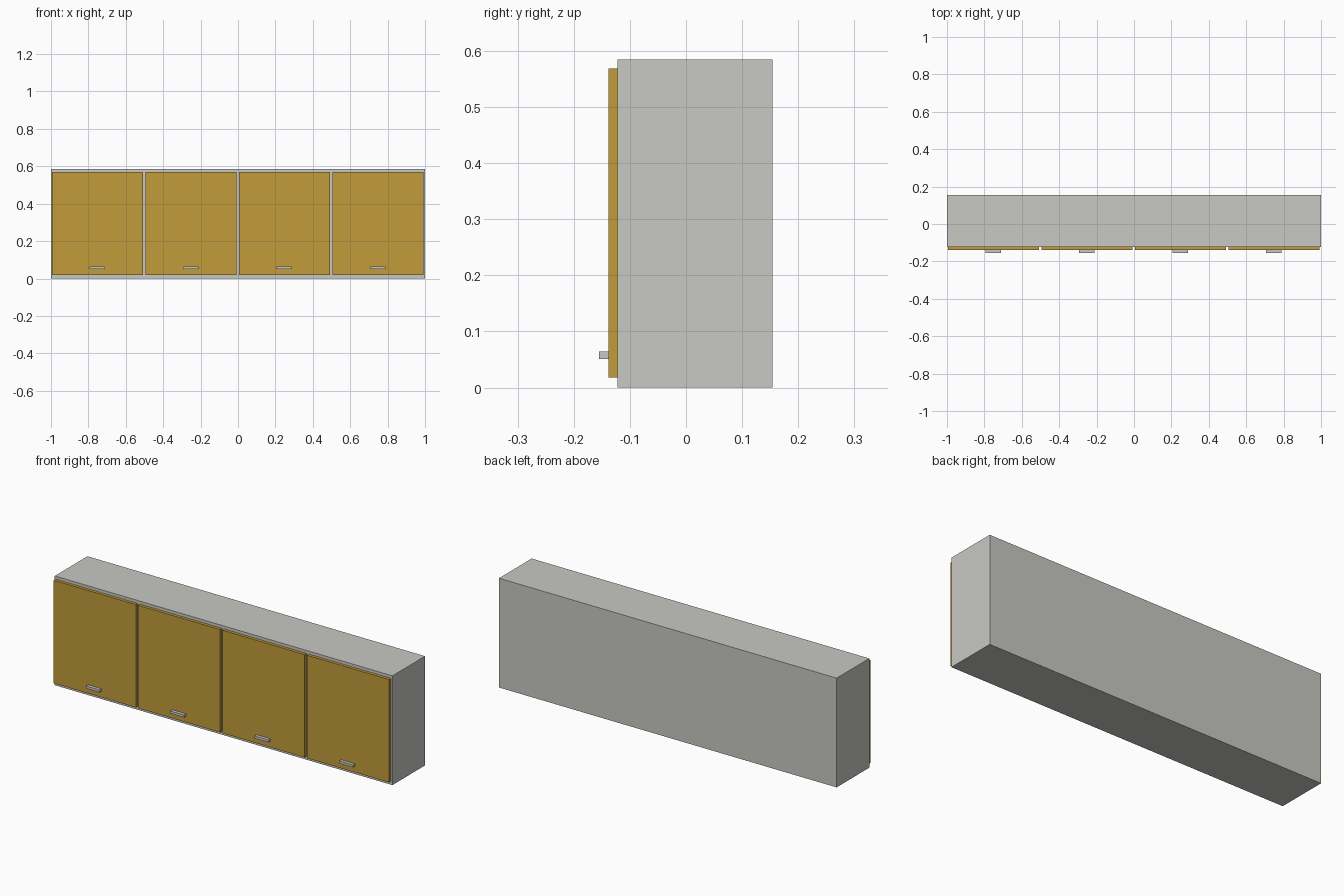
import bpy

if "Cube" in bpy.data.objects:
    bpy.data.objects.remove(bpy.data.objects["Cube"])


def make_material(name, rgb):
    m = bpy.data.materials.new(name)
    m.diffuse_color = (*rgb, 1.0)
    m.use_nodes = True
    m.node_tree.nodes["Principled BSDF"].inputs["Base Color"].default_value = m.diffuse_color
    return m


def box(name, x, y, z, mat):
    """Box from (min, max) ranges on each axis."""
    bpy.ops.mesh.primitive_cube_add(size=1, location=[sum(r) / 2 for r in (x, y, z)])
    ob = bpy.context.object
    ob.name = name
    ob.scale = [r[1] - r[0] for r in (x, y, z)]
    bpy.ops.object.transform_apply(location=False, rotation=False, scale=True)
    ob.data.materials.append(mat)
    return ob


grey = make_material("light_grey", (0.58, 0.58, 0.55))
ochre = make_material("ochre", (0.54, 0.33, 0.042))
metal = make_material("handle_grey", (0.57, 0.57, 0.57))

# cabinet carcass
box("cabinet_body", (-1, 1), (-0.122, 0.154), (0, 0.585), grey)

# four doors, each with a pull handle near the bottom
for i in range(4):
    cx = -0.752 + i * 0.5
    box(f"door_{i + 1}", (cx - 0.243, cx + 0.243), (-0.138, -0.122), (0.018, 0.569), ochre)
    box(f"handle_{i + 1}", (cx - 0.041, cx + 0.041), (-0.155, -0.138), (0.051, 0.064), metal)
